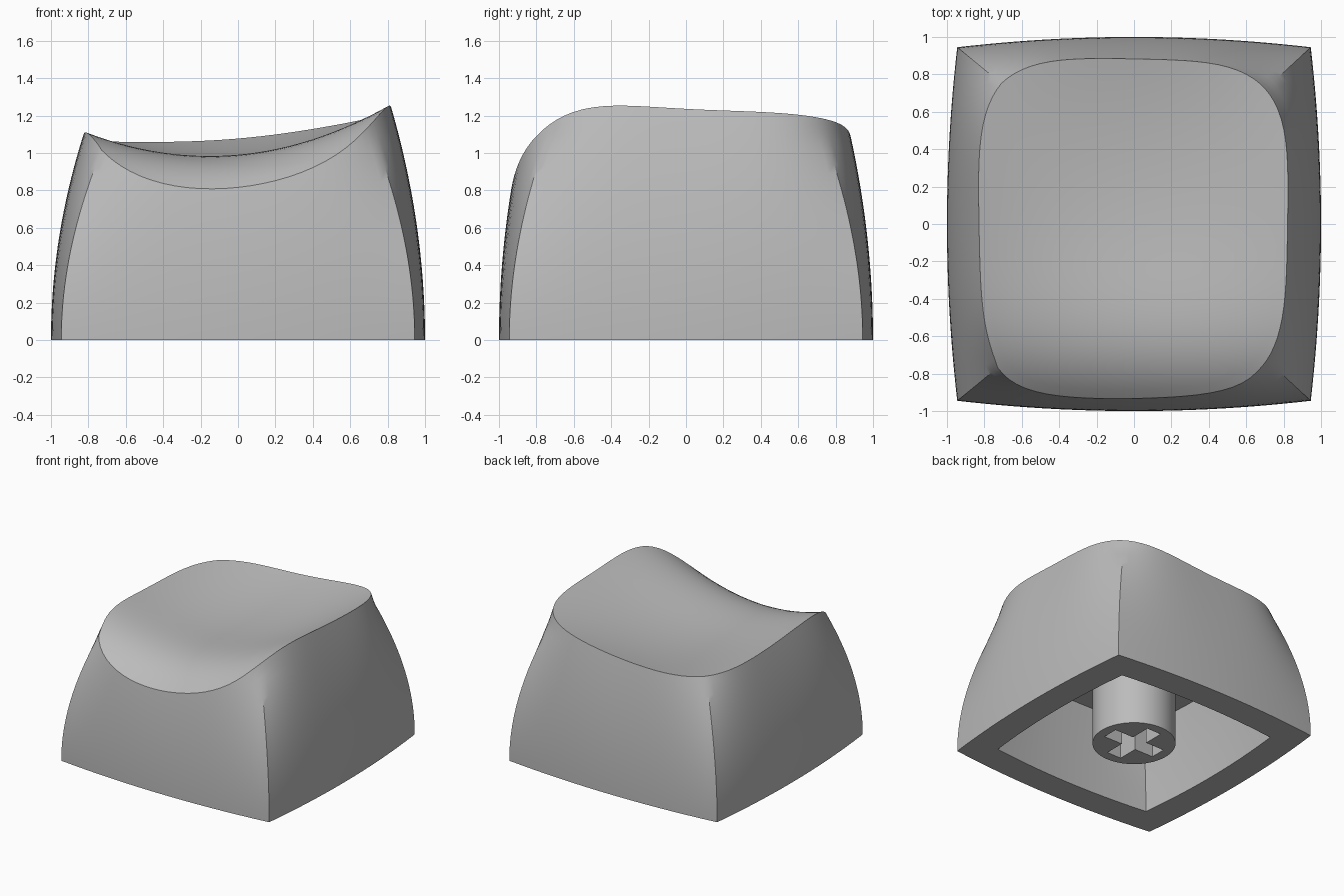
import bpy, bmesh, math

if "Cube" in bpy.data.objects:
    bpy.data.objects.remove(bpy.data.objects["Cube"], do_unlink=True)

SEGMENTS = 26      # columns per side
ROWS = 24          # rows up each wall
CEILING = 0.7      # height of the hollow

grey = bpy.data.materials.new("grey plastic")
grey.use_nodes = True
grey.diffuse_color = (0.5, 0.5, 0.5, 1)
grey.node_tree.nodes["Principled BSDF"].inputs["Base Color"].default_value = (0.5, 0.5, 0.5, 1)


def make_object(name, bm):
    bmesh.ops.recalc_face_normals(bm, faces=bm.faces)
    mesh = bpy.data.meshes.new(name)
    bm.to_mesh(mesh)
    bm.free()
    mesh.materials.append(grey)
    obj = bpy.data.objects.new(name, mesh)
    bpy.context.collection.objects.link(obj)
    return obj


def smooth(obj):
    bpy.ops.object.select_all(action="DESELECT")
    obj.select_set(True)
    bpy.context.view_layer.objects.active = obj
    bpy.ops.object.shade_smooth_by_angle(angle=math.radians(32))


def dish(x, y):
    """Height of the tilted, scooped top, rolling off at the front."""
    ridge = 0.98 + 0.125 * y * y - 0.36 * max(-y, 0) ** 4
    bend = 0.27 - 0.09 * y - 0.09 * y * y
    return ridge + 0.09 * x + bend * x * x


def wall_point(side, s, z):
    """Point on the outer wall: a bowed square that rounds off and narrows upward."""
    soft = min(1, (z / 1.1) ** 2)
    round_size = (1 + abs(s) ** 4) ** -0.25
    a = (1 - soft) * (1 - 0.055 * s * s) + soft * round_size
    b = (1 - soft) * 0.945 * s + soft * s * round_size
    x, y = [(a, b), (-b, a), (-a, -b), (b, -a)][side]
    return (x * (1 - (0.117 if x > 0 else 0.144) * z * z), y * (1 - 0.101 * z * z))


def rim_height(side, s):
    """Height where a wall column meets the dish."""
    low, high = 0.3, 1.6
    for _ in range(40):
        mid = (low + high) / 2
        if mid < dish(*wall_point(side, s, mid)):
            low = mid
        else:
            high = mid
    return low


def bridge(bm, lower, upper):
    n = len(lower)
    for i in range(n):
        j = (i + 1) % n
        bm.faces.new((lower[i], lower[j], upper[j], upper[i]))


columns = [(side, 2 * i / SEGMENTS - 1) for side in range(4) for i in range(SEGMENTS)]

# Cap shell: outer walls
bm = bmesh.new()
heights = [rim_height(*c) for c in columns]
rings = []
for row in range(ROWS + 1):
    ring = []
    for c, top in zip(columns, heights):
        z = top * row / ROWS
        ring.append(bm.verts.new((*wall_point(*c, z), z)))
    rings.append(ring)
for lower, upper in zip(rings, rings[1:]):
    bridge(bm, lower, upper)

# Cap shell: scooped top, in rings shrinking to the centre
rim = rings[-1]
previous = rim
for step in range(1, 20):
    f = 1 - step / 20
    ring = [bm.verts.new((v.co.x * f, v.co.y * f, dish(v.co.x * f, v.co.y * f))) for v in rim]
    bridge(bm, previous, ring)
    previous = ring
centre = bm.verts.new((0, 0, dish(0, 0)))
for i, v in enumerate(previous):
    bm.faces.new((v, previous[(i + 1) % len(previous)], centre))

# Cap shell: bottom edge, hollow and ceiling
previous = rings[0]
for row in range(9):
    z = CEILING * row / 8
    ring = []
    for c in columns:
        x, y = wall_point(*c, z)
        ring.append(bm.verts.new((x * 0.77, y * 0.77, z)))
    bridge(bm, previous, ring)
    previous = ring
bm.faces.new(previous)

# Crisp rim around the top
for i, v in enumerate(rim):
    bm.edges.get((v, rim[(i + 1) % len(rim)])).smooth = False
smooth(make_object("cap_shell", bm))

# Stem under the cap
bm = bmesh.new()
bmesh.ops.create_cone(bm, cap_ends=True, segments=64, radius1=0.313, radius2=0.313, depth=0.74)
bmesh.ops.translate(bm, verts=bm.verts, vec=(0, 0, 0.37))
stem = make_object("stem", bm)

# Cross-shaped socket cut into the stem
LENGTH, HALF = 0.235, 0.065
bm = bmesh.new()
outline = []
for turn in range(4):
    ca, sa = [(1, 0), (0, 1), (-1, 0), (0, -1)][turn]
    for x, y in ((HALF, -HALF), (LENGTH, -HALF), (LENGTH, HALF)):
        outline.append(bm.verts.new((x * ca - y * sa, x * sa + y * ca, -0.1)))
face = bm.faces.new(outline)
extruded = bmesh.ops.extrude_face_region(bm, geom=[face])
bmesh.ops.translate(bm, vec=(0, 0, 0.52),
                    verts=[g for g in extruded["geom"] if isinstance(g, bmesh.types.BMVert)])
cutter = make_object("socket_cutter", bm)
cutter.hide_render = True

cut = stem.modifiers.new("socket", "BOOLEAN")
cut.operation = "DIFFERENCE"
cut.solver = "EXACT"
cut.object = cutter
bpy.context.view_layer.objects.active = stem
bpy.ops.object.modifier_apply(modifier=cut.name)
bpy.data.objects.remove(cutter, do_unlink=True)
smooth(stem)
